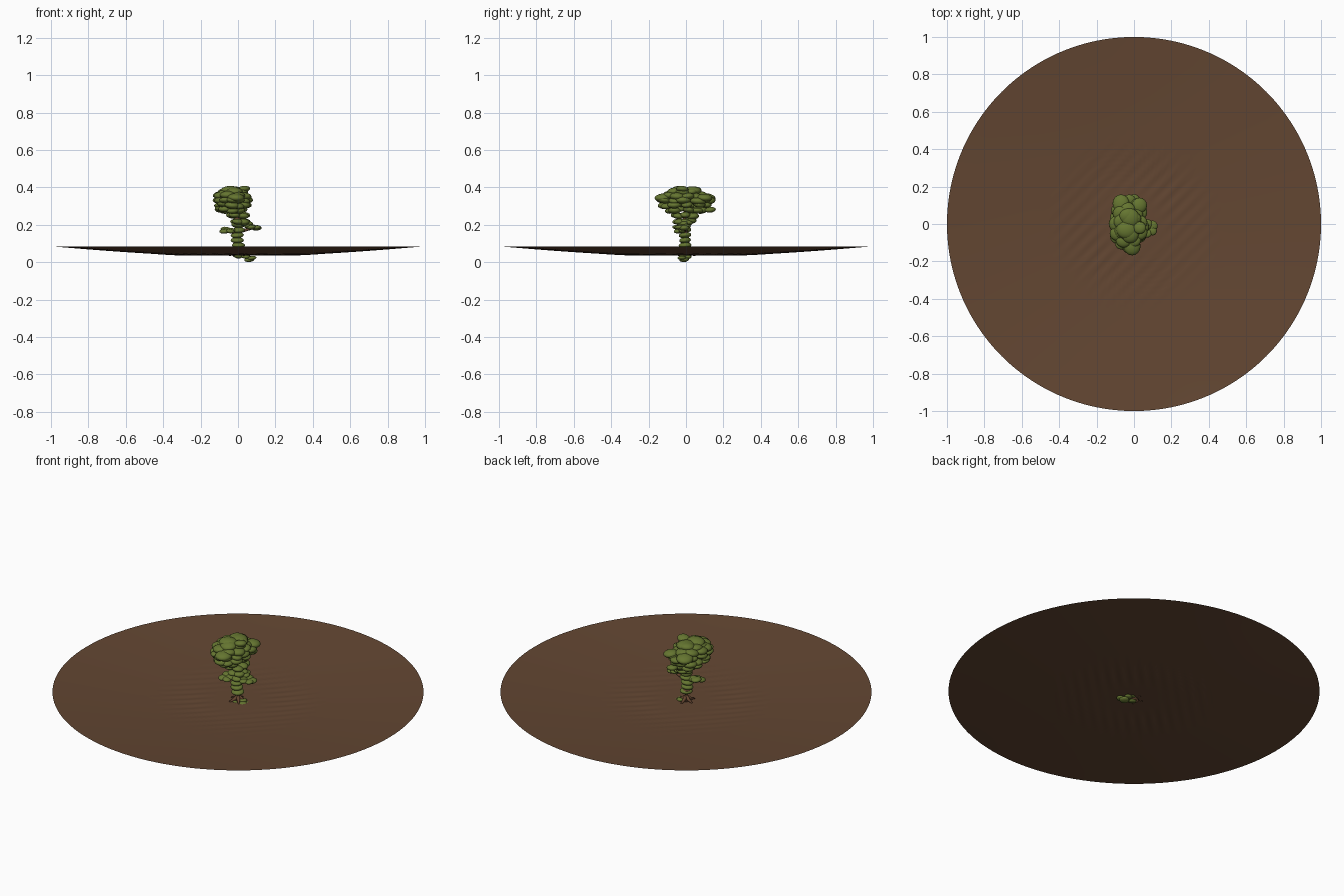
import bpy, bmesh, math, random
from mathutils import Vector, Matrix

random.seed(4)
if "Cube" in bpy.data.objects:
    bpy.data.objects.remove(bpy.data.objects["Cube"])


def material(name, colour):
    m = bpy.data.materials.new(name)
    m.use_nodes = True
    m.diffuse_color = (*colour, 1)
    bsdf = m.node_tree.nodes["Principled BSDF"]
    bsdf.inputs["Base Color"].default_value = (*colour, 1)
    bsdf.inputs["Roughness"].default_value = 0.9
    return m


soil_brown = material("soil brown", (0.125, 0.062, 0.032))
bark_brown = material("bark brown", (0.13, 0.06, 0.03))
leaf_green = material("leaf green", (0.13, 0.18, 0.03))


def finish(name, bm, mat):
    mesh = bpy.data.meshes.new(name)
    bm.to_mesh(mesh)
    bm.free()
    for p in mesh.polygons:
        p.use_smooth = True
    mesh.materials.append(mat)
    ob = bpy.data.objects.new(name, mesh)
    bpy.context.collection.objects.link(ob)
    return ob


# Shallow ground dish with faint diagonal furrows around the middle
def ground_height(x, y):
    r = math.hypot(x, y)
    t = max(0, (r - 0.25) / 0.75)
    fade = max(0, 1 - ((r - 0.3) / 0.17) ** 2)
    furrow = 0.002 * fade * math.sin((x - y) * 75)
    return 0.036 + 0.049 * t ** 1.35 + furrow


bm = bmesh.new()
SIDES = 120
radii = [0.02 * i for i in range(1, 25)] + [0.54, 0.62, 0.7, 0.8, 0.9, 1]
centre = bm.verts.new((0, 0, ground_height(0, 0)))
previous = None
for r in radii:
    ring = []
    for i in range(SIDES):
        a = math.tau * i / SIDES
        x, y = r * math.cos(a), r * math.sin(a)
        ring.append(bm.verts.new((x, y, ground_height(x, y))))
    for i in range(SIDES):
        j = (i + 1) % SIDES
        if previous:
            bm.faces.new((previous[i], ring[i], ring[j], previous[j]))
        else:
            bm.faces.new((centre, ring[i], ring[j]))
    previous = ring
finish("ground_dish", bm, soil_brown)


# Trunk, branches and roots as tapered tubes
def limb(name, points, start, end):
    bm = bmesh.new()
    rings = []
    for k, p in enumerate(points):
        f = k / (len(points) - 1)
        a, b = points[max(k - 1, 0)], points[min(k + 1, len(points) - 1)]
        turn = (Vector(b) - Vector(a)).to_track_quat("Z", "Y").to_matrix().to_4x4()
        place = Matrix.Translation(p) @ turn
        made = bmesh.ops.create_circle(bm, segments=10, radius=start + (end - start) * f,
                                       cap_ends=k in (0, len(points) - 1), matrix=place)
        rings.append(made["verts"])
    for lower, upper in zip(rings, rings[1:]):
        for i in range(10):
            j = (i + 1) % 10
            bm.faces.new((lower[i], lower[j], upper[j], upper[i]))
    bmesh.ops.recalc_face_normals(bm, faces=bm.faces)
    return finish(name, bm, bark_brown)


limb("trunk", [(0, 0, 0.03), (-0.005, 0, 0.1), (0.005, 0, 0.2), (-0.02, 0, 0.34)], 0.026, 0.012)
limb("right_branch", [(0, 0, 0.14), (-0.03, -0.01, 0.16), (-0.06, -0.02, 0.17)], 0.01, 0.006)
limb("left_branch", [(0, 0, 0.16), (0.05, 0, 0.175), (0.09, -0.01, 0.185)], 0.01, 0.006)
for i in range(5):
    a = math.tau * i / 5 + 0.4
    c, s = math.cos(a), math.sin(a)
    limb(f"root_{i + 1}", [(0, 0, 0.06), (0.025 * c, 0.025 * s, 0.045),
                           (0.05 * c, 0.05 * s, 0.036)], 0.012, 0.004)


# Foliage: overlapping flattened clumps
def clump(bm, x, y, z, size, flat=0.5):
    shape = (Matrix.Translation((x, y, z))
             @ Matrix.Rotation(random.uniform(-0.15, 0.15), 4, "X")
             @ Matrix.Rotation(random.uniform(-0.15, 0.15), 4, "Y")
             @ Matrix.Diagonal((size, size * random.uniform(0.88, 1.08), size * flat, 1)))
    bmesh.ops.create_uvsphere(bm, u_segments=16, v_segments=10, radius=1, matrix=shape)


def foliage_layer(bm, z, cx, cy, rx, ry, count, size, flat=0.5):
    for i in range(count):
        a = math.tau * (i + random.uniform(-0.2, 0.2)) / count + z * 30
        clump(bm, cx + rx * math.cos(a), cy + ry * math.sin(a),
              z + random.uniform(-0.006, 0.006), size * random.uniform(0.85, 1.1), flat)


# Crown: narrow below, widest two thirds up, domed on top
bm = bmesh.new()
foliage_layer(bm, 0.22, 0.01, -0.01, 0.025, 0.035, 5, 0.033)
foliage_layer(bm, 0.25, 0, -0.01, 0.035, 0.05, 6, 0.033)
foliage_layer(bm, 0.28, -0.04, 0, 0.06, 0.085, 9, 0.035)
foliage_layer(bm, 0.305, -0.03, 0, 0.07, 0.11, 11, 0.037)
foliage_layer(bm, 0.33, -0.03, 0, 0.07, 0.125, 12, 0.038)
foliage_layer(bm, 0.355, -0.03, -0.01, 0.065, 0.085, 9, 0.04)
foliage_layer(bm, 0.375, -0.03, -0.01, 0.045, 0.05, 6, 0.042)
for x, y, z, size in [(-0.02, 0.03, 0.38, 0.05), (-0.04, -0.03, 0.38, 0.055),
                      (0.03, -0.02, 0.39, 0.035), (-0.07, 0.11, 0.345, 0.045),
                      (0.03, 0.1, 0.345, 0.04), (-0.01, -0.12, 0.345, 0.045),
                      (0, 0.13, 0.28, 0.03)]:
    clump(bm, x, y, z, size)
finish("crown_foliage", bm, leaf_green)

# Leaf clumps stacked around the trunk
bm = bmesh.new()
for i in range(5):
    clump(bm, random.uniform(-0.006, 0.006), -0.005, 0.09 + 0.027 * i, 0.035, 0.45)
finish("trunk_foliage", bm, leaf_green)

# Leaf clumps on the side branches
bm = bmesh.new()
foliage_layer(bm, 0.17, -0.055, -0.025, 0.02, 0.025, 4, 0.026)
finish("right_branch_foliage", bm, leaf_green)
bm = bmesh.new()
foliage_layer(bm, 0.185, 0.08, -0.025, 0.023, 0.025, 5, 0.026)
foliage_layer(bm, 0.205, 0.045, -0.015, 0.012, 0.025, 3, 0.026)
finish("left_branch_foliage", bm, leaf_green)

# Low leaf clumps at the foot, dipping through the ground
bm = bmesh.new()
for x, y, z, size in [(0.06, -0.01, 0.013, 0.027), (0.075, -0.022, 0.022, 0.024),
                      (0.04, -0.015, 0.03, 0.024), (0.025, 0.01, 0.04, 0.022),
                      (0.05, 0.01, 0.027, 0.022), (0, -0.015, 0.03, 0.022)]:
    clump(bm, x, y, z, size, 0.45)
finish("foot_foliage", bm, leaf_green)
